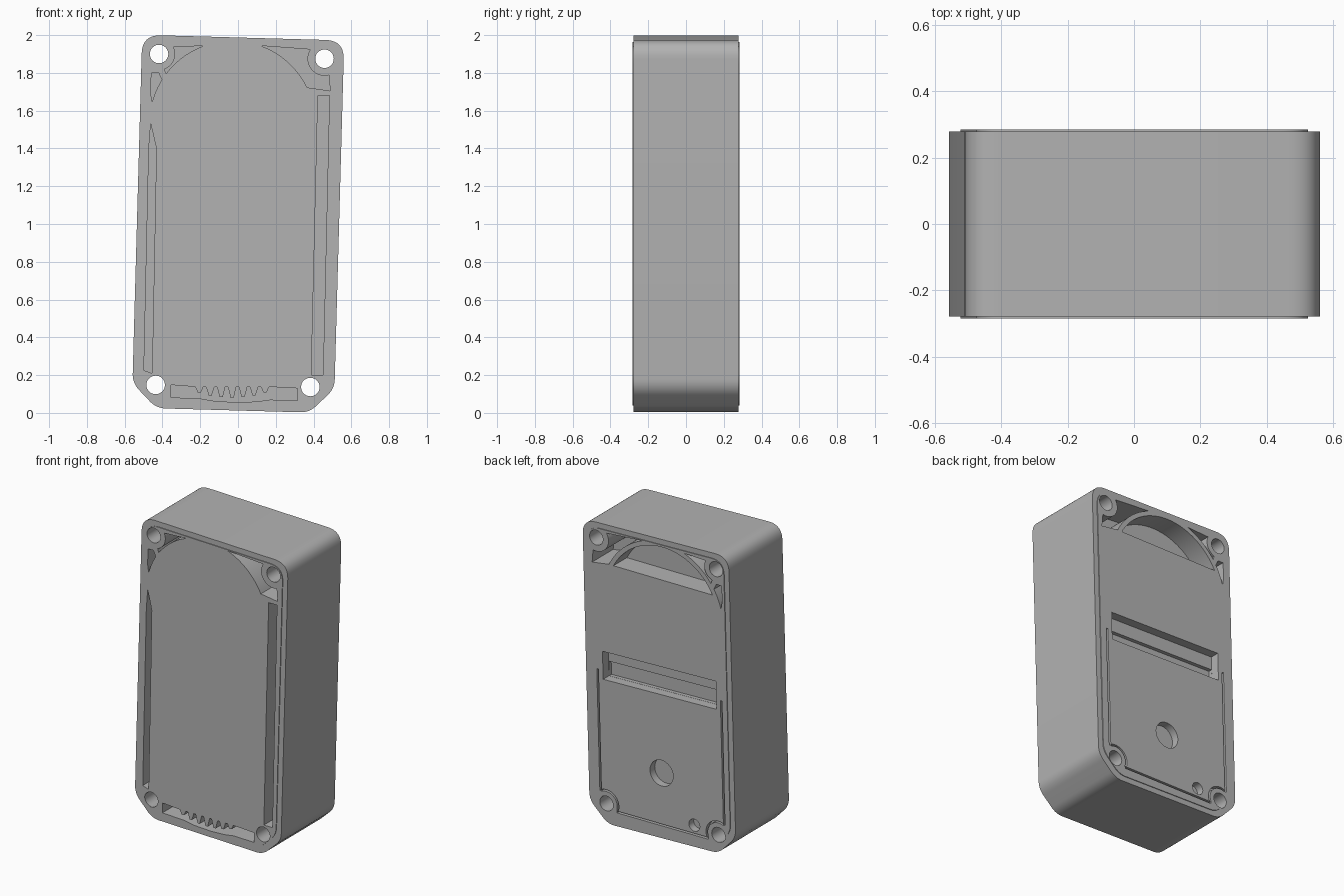
import bpy, bmesh
from math import radians, cos, sin
from mathutils import Vector, Matrix

if "Cube" in bpy.data.objects:
    bpy.data.objects.remove(bpy.data.objects["Cube"])

TILT = Matrix.Rotation(radians(-1.6), 2)
LIP, BODY = 0.284, 0.279            # half depths of raised lip and outer wall


def arc(c, r, a0, a1, n=20):
    angles = [radians(a0 + (a1 - a0) * i / n) for i in range(n + 1)]
    return [(c[0] + r * cos(a), c[1] + r * sin(a)) for a in angles]


def disc(c, r, n=32):
    return arc(c, r, 0, 360, n)[:-1]


def tilted_rect(cx, cz, hw, hh):
    pts = [TILT @ Vector((sx * hw, sz * hh)) for sx, sz in ((-1, -1), (1, -1), (1, 1), (-1, 1))]
    return [(cx + p.x, cz + p.y) for p in pts]


def strip(path, width):
    """Thin band of constant width along a path."""
    pts = [Vector(p) for p in path]
    left, right = [], []
    for i, p in enumerate(pts):
        d = (pts[min(i + 1, len(pts) - 1)] - pts[max(i - 1, 0)]).normalized()
        n = Vector((-d.y, d.x)) * width / 2
        left.append(p + n)
        right.append(p - n)
    return left + right[::-1]


def outline(inset=0.0):
    """Tilted case outline: rounded top corners, chamfered bottom corners."""
    hw, hh, ch = 0.535, 0.987, 0.13
    corners = [(hw, hh, .1), (-hw, hh, .1), (-hw, ch - hh, .05), (ch - hw, -hh, .05),
               (hw - ch, -hh, .05), (hw, ch - hh, .05)]
    pts = []
    for i, (x, z, t) in enumerate(corners):
        p = Vector((x, z))
        a = p + (Vector(corners[i - 1][:2]) - p).normalized() * t
        b = p + (Vector(corners[(i + 1) % 6][:2]) - p).normalized() * t
        for k in range(11):
            s = k / 10
            q = a * (1 - s) ** 2 + p * 2 * s * (1 - s) + b * s * s
            q = Vector((q.x * (hw - inset) / hw, q.y * (hh - inset) / hh))
            q = TILT @ q
            pts.append((q.x, q.y + 1))
    return pts


def loft(bm, loops):
    """Solid through equal-length loops given as (points, y)."""
    rings = [[bm.verts.new((p[0], y, p[1])) for p in pts] for pts, y in loops]
    n = len(rings[0])
    faces = [bm.faces.new(rings[0]), bm.faces.new(rings[-1][::-1])]
    for a, b in zip(rings, rings[1:]):
        for i in range(n):
            j = (i + 1) % n
            faces.append(bm.faces.new((a[i], b[i], b[j], a[j])))
    bmesh.ops.recalc_face_normals(bm, faces=faces)


def make_object(name, bm):
    mesh = bpy.data.meshes.new(name)
    bm.to_mesh(mesh)
    bm.free()
    obj = bpy.data.objects.new(name, mesh)
    bpy.context.collection.objects.link(obj)
    return obj


# Case body with a slightly raised lip on both faces
bm = bmesh.new()
rim, lip = outline(), outline(0.035)
loft(bm, [(lip, -LIP), (lip, -BODY), (rim, -BODY), (rim, BODY), (lip, BODY), (lip, LIP)])
case = make_object("case_body", bm)

grey = bpy.data.materials.new("plain_grey")
grey.use_nodes = True
grey.diffuse_color = (0.45, 0.45, 0.45, 1)
grey.node_tree.nodes["Principled BSDF"].inputs["Base Color"].default_value = grey.diffuse_color
case.data.materials.append(grey)

# Cutters
cut = bmesh.new()


def cut_front(pts, depth):
    loft(cut, [(pts, -0.35), (pts, depth - LIP)])


def cut_back(pts, depth):
    loft(cut, [(pts, LIP - depth), (pts, 0.35)])


# Screw holes right through the corners
top_l, top_r, low_l, low_r = (-.418, 1.9), (.458, 1.875), (-.436, .148), (.383, .137)
for c in (top_l, top_r, low_l, low_r):
    loft(cut, [(disc(c, .049), -0.35), (disc(c, .049), 0.35)])

# Openings between the round dial housing and the upper screw bosses
dial = (-.03, 1.53)
wedge_r = arc(dial, .44, 26, 70) + arc(top_r, .09, 147, 285) + [(.488, 1.705)]
wedge_l = arc(dial, .44, 110, 143) + arc(top_l, .085, -70, 25)
sliver = arc(dial, .44, 148, 165) + [(-.463, 1.7), (-.458, 1.8), (-.42, 1.8)]
for pts in (wedge_r, wedge_l, sliver):
    cut_front(pts, .27)
    cut_back(pts, .22)

# Side slots beside the front panel
cut_front([(-.455, .21), (-.498, .225), (-.472, 1.4), (-.462, 1.53), (-.432, 1.4)], .42)
cut_front([(.388, .2), (.45, .2), (.484, 1.68), (.423, 1.68)], .42)

# Bottom slot with gear teeth hanging from its upper edge
teeth = []
for i in range(7):
    x = .165 - i * .058
    tip = .08 + .0032 * (i - 3) ** 2
    teeth += [(x, .138), (x - .014, tip), (x - .03, tip), (x - .044, .138)]
cut_front([(-.355, .082), (-.2, .076), (-.12, .062), (0, .056), (.1, .06), (.17, .07),
           (.315, .066), (.315, .13)] + teeth + [(-.355, .148)], .3)

# Back: dial recess, label pocket, round recess and small hole
cut_back(arc(dial, .41, 28, 152, 32), .14)
cut_back(tilted_rect(-.005, 1.055, .415, .092), .06)
cut_back(tilted_rect(-.007, 1.012, .414, .048), .085)
cut_back(disc((-.02, .445), .085), .05)
cut_back(disc((-.26, .165), .04), .05)

# Back: thin groove around the cover and the lower screw bosses
groove = [(.448, 1.01)] + arc(low_r, .085, 60, 205) + arc(low_l, .085, -30, 120) + [(-.456, 1.04)]
cut_back(strip(groove, .012), .03)

cutter = make_object("opening_cutter", cut)
cutter.hide_render = True

# Cut the openings and remove the helper
mod = case.modifiers.new("openings", "BOOLEAN")
mod.operation, mod.solver, mod.object = "DIFFERENCE", "EXACT", cutter
mod.use_self = True
bpy.context.view_layer.objects.active = case
for o in bpy.context.selected_objects:
    o.select_set(False)
case.select_set(True)
bpy.ops.object.modifier_apply(modifier=mod.name)
bpy.data.objects.remove(cutter)
bpy.ops.object.shade_smooth_by_angle(angle=radians(30))
